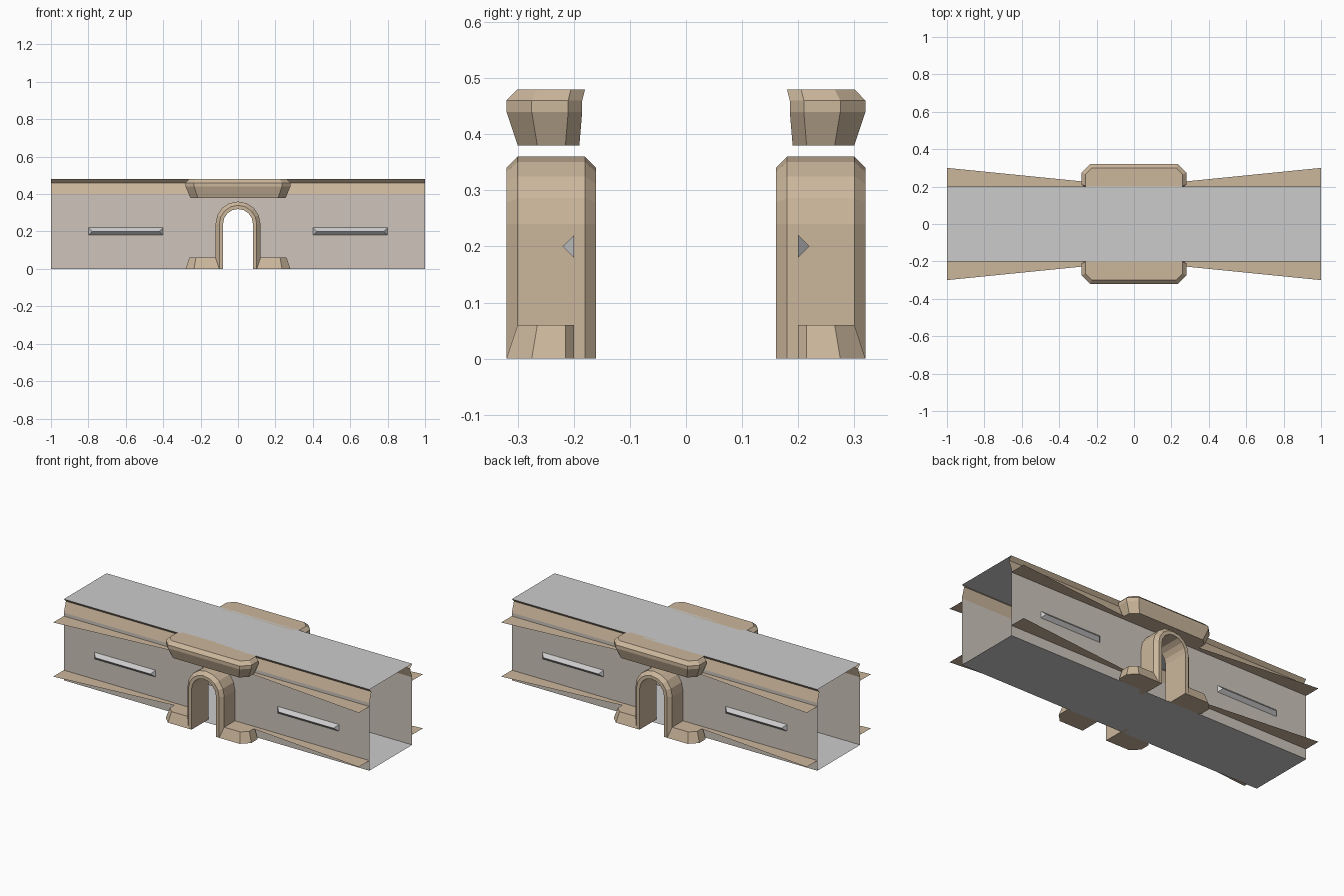
import bpy, bmesh, math

if "Cube" in bpy.data.objects:
    bpy.data.objects.remove(bpy.data.objects["Cube"])


def material(name, rgb):
    m = bpy.data.materials.new(name)
    m.diffuse_color = (*rgb, 1)
    m.use_nodes = True
    m.node_tree.nodes["Principled BSDF"].inputs["Base Color"].default_value = m.diffuse_color
    return m


TAN = material("tan_trim", (0.60, 0.47, 0.33))
WALL = material("wall_stone", (0.62, 0.56, 0.50))


def build(name, verts, faces, mat=None, axes="", solid=False):
    """Flat-faced mesh, optionally mirrored over the x and/or y centre planes."""
    me = bpy.data.meshes.new(name)
    me.from_pydata(verts, [], faces)
    if solid:
        bm = bmesh.new()
        bm.from_mesh(me)
        bmesh.ops.recalc_face_normals(bm, faces=bm.faces)
        bm.to_mesh(me)
        bm.free()
    ob = bpy.data.objects.new(name, me)
    bpy.context.collection.objects.link(ob)
    if mat:
        me.materials.append(mat)
    if axes:
        mod = ob.modifiers.new("mirror", "MIRROR")
        mod.use_axis = ("x" in axes, "y" in axes, False)
        mod.use_mirror_merge = False
    return ob


def loft(name, rings, mat, axes):
    """Closed solid through rings that all have the same number of points."""
    n = len(rings[0])
    verts = [p for r in rings for p in r]
    faces = [(i * n + k, i * n + (k + 1) % n, (i + 1) * n + (k + 1) % n, (i + 1) * n + k)
             for i in range(len(rings) - 1) for k in range(n)]
    faces += [tuple(range(n)), tuple(range(len(verts) - n, len(verts)))]
    return build(name, verts, faces, mat, axes, solid=True)


# Floor and roof sheets
for name, z in (("floor", 0), ("roof", 0.48)):
    build(name, [(-1, -.2, z), (1, -.2, z), (1, .2, z), (-1, .2, z)], [(0, 1, 2, 3)])

# Long side walls either side of the doorways
build("side_wall", [(.2, -.2, 0), (1, -.2, 0), (1, -.2, .4), (.2, -.2, .4)],
      [(0, 1, 2, 3)], WALL, "xy")

# Cornice strip that tucks under the roof edge
prof = [(-.20, .40), (-.18, .46), (-.20, .48)]
verts = [(x, y, z) for y, z in prof for x in (-1, 1)]
build("cornice_strip", verts, [(0, 1, 3, 2), (2, 3, 5, 4)], TAN, "y")

# Tapering ledges along the walls
for name, z in (("lower_ledge", .06), ("upper_ledge", .38)):
    build(name, [(.22, -.2, z), (.22, -.222, z), (1, -.3, z), (1, -.2, z)],
          [(0, 1, 2, 3)], TAN, "xy")

# Arch path: leg, eight-sided half circle, leg
CZ = .24


def arch(r, y):
    pts = [(-r, y, 0)]
    for i in range(9):
        a = math.pi * (1 - i / 8)
        pts.append((r * math.cos(a), y, CZ + r * math.sin(a)))
    return pts + [(r, y, 0)]


# Door panel with arched opening
outline = [(.2, -.2, 0), (.2, -.2, .4), (-.2, -.2, .4), (-.2, -.2, 0)] + arch(.1, -.2)
build("door_panel", outline, [tuple(reversed(range(len(outline))))], WALL, "y", solid=False)

# Chamfered door frame
section = [(.08, -.32), (.10, -.32), (.12, -.30), (.12, -.18), (.10, -.16), (.08, -.16)]
loft("door_frame", [list(r) for r in zip(*[arch(r, y) for r, y in section])], TAN, "y")


# Canopy block over each door
def canopy_ring(z, xe, xc, yo, yc, yi):
    half = [(xe - .03, yi), (xe, yi - .025), (xe, yc), (xc, yo)]
    return [(x, y, z) for x, y in half] + [(-x, y, z) for x, y in reversed(half)]


loft("door_canopy", [canopy_ring(.38, .255, .215, -.30, -.265, -.19),
                     canopy_ring(.44, .28, .235, -.32, -.275, -.185),
                     canopy_ring(.46, .28, .235, -.32, -.275, -.185),
                     canopy_ring(.48, .26, .225, -.30, -.265, -.18)], TAN, "y")


# Sloping plinths beside each door
def plinth_ring(z, xe, xc, yo, yc):
    return [(x, y, z) for x, y in
            ((.10, -.2), (.10, yo), (xc, yo), (xe, yc), (xe, -.215), (xe - .02, -.2))]


loft("door_plinth", [plinth_ring(0, .28, .235, -.32, -.275),
                     plinth_ring(.06, .26, .225, -.30, -.265)], TAN, "xy")

# Hipped light bars on the walls
build("wall_light",
      [(.4, -.2, .18), (.8, -.2, .18), (.8, -.2, .22), (.4, -.2, .22),
       (.42, -.22, .2), (.78, -.22, .2)],
      [(0, 1, 5, 4), (2, 3, 4, 5), (1, 2, 5), (3, 0, 4)], None, "xy")
